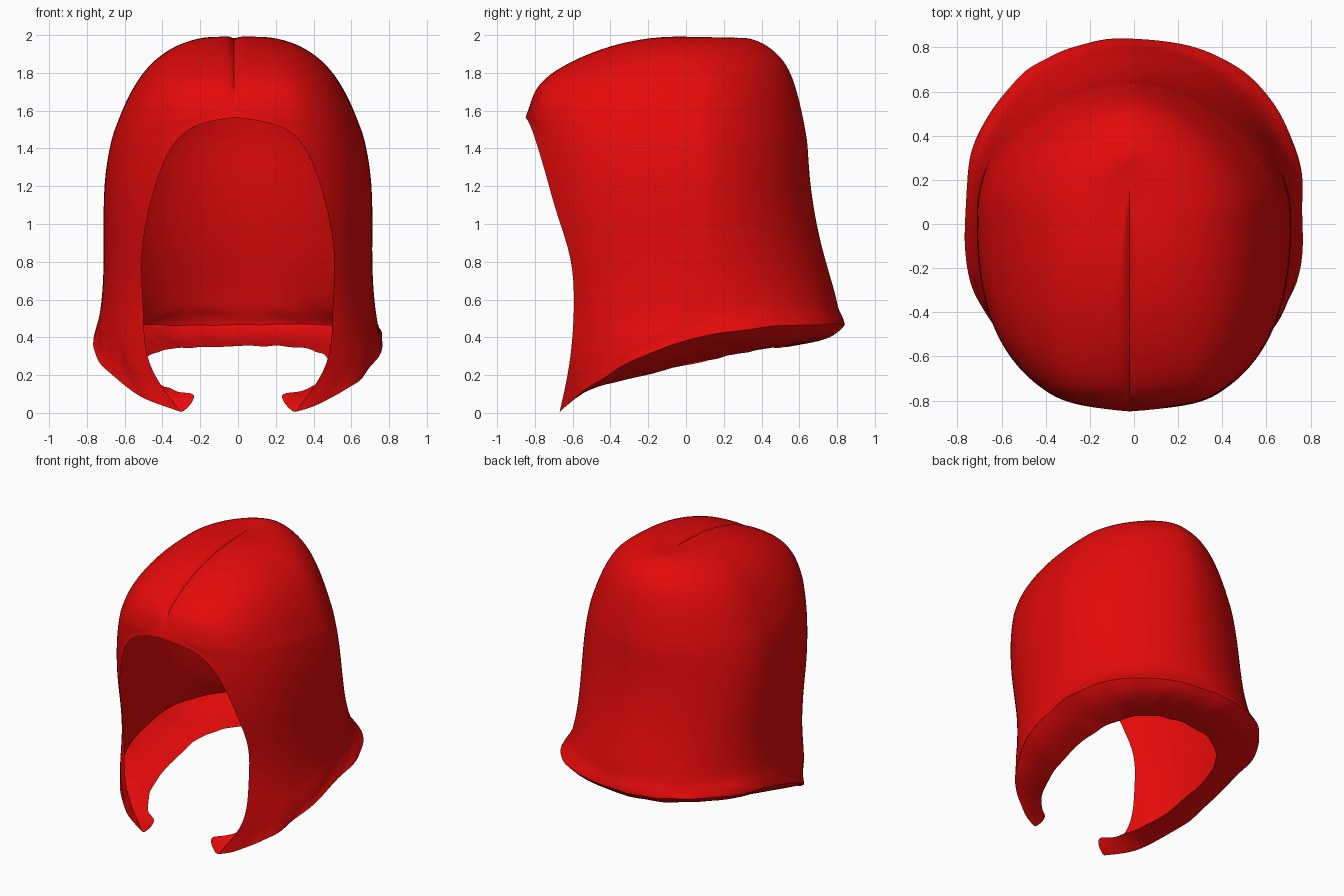
import bpy, bmesh, math, random

random.seed(4)
if "Cube" in bpy.data.objects:
    bpy.data.objects.remove(bpy.data.objects["Cube"], do_unlink=True)

COLS = 44      # steps around the hood
FRONT_POWER = 2.6   # fullness of the cross-section in front of the middle
MID_Y = 0.05
SEAM_X = -0.02

# Hood rings from crown to hem (closed over the brow, then open at the face):
# half width of opening, front y, front z, back y, back z, half width, hem curve
RINGS = [
    (0, -0.13, 2.00, 0.33, 1.99, 0.17, 1),
    (0, -0.41, 1.95, 0.43, 1.95, 0.33, 1),
    (0.02, -0.63, 1.86, 0.52, 1.87, 0.45, 1),
    (0.05, -0.78, 1.77, 0.57, 1.77, 0.53, 1),
    (0.10, -0.845, 1.67, 0.61, 1.62, 0.60, 1),
    (0.17, -0.85, 1.565, 0.635, 1.49, 0.645, 1),
    (0.25, -0.825, 1.53, 0.645, 1.43, 0.665, 1),
    (0.36, -0.785, 1.41, 0.65, 1.33, 0.69, 1),
    (0.43, -0.735, 1.24, 0.66, 1.20, 0.71, 1),
    (0.48, -0.685, 1.05, 0.69, 1.00, 0.715, 1),
    (0.52, -0.60, 0.82, 0.74, 0.80, 0.71, 1),
    (0.50, -0.59, 0.58, 0.79, 0.64, 0.72, 1.2),
    (0.50, -0.60, 0.40, 0.81, 0.55, 0.735, 1.8),
    (0.47, -0.62, 0.22, 0.83, 0.51, 0.755, 2.5),
    (0.30, -0.67, 0.00, 0.845, 0.465, 0.77, 3),
    (0.25, -0.66, 0.04, 0.77, 0.39, 0.67, 2.2),
    (0.22, -0.64, 0.10, 0.55, 0.355, 0.49, 1.2),
]
HEM = len(RINGS) - 3
LAST_CLOSED = 5


def ring_points(ring, left_power, right_power):
    """Points from one side of the face opening, round the back, to the other."""
    open_x, front_y, front_z, back_y, back_z, width, curve = ring
    ratio = open_x / width
    start = math.asin(ratio ** (FRONT_POWER / 2))
    front_r = (MID_Y - front_y) / (1 - ratio ** FRONT_POWER) ** (1 / FRONT_POWER)
    points = []
    for i in range(COLS + 1):
        a = start + (2 * math.pi - 2 * start) * i / COLS
        sin, cos = math.sin(a), math.cos(a)
        back_power = left_power if sin > 0 else right_power
        power = 2 / (FRONT_POWER if cos > 0 else back_power)
        x = math.copysign(width * abs(sin) ** power, sin)
        reach = -front_r if cos > 0 else back_y - MID_Y
        y = MID_Y + reach * abs(cos) ** power
        s = min(1, max(0, (y - front_y) / (back_y - front_y)))
        z = front_z + (back_z - front_z) * (1 - (1 - s) ** curve)
        points.append([x, y, z])
    return points


bm = bmesh.new()
crease = bm.edges.layers.float.new("crease_edge")
crown = bm.verts.new((SEAM_X, 0.22, 1.98))
rows = []
for r, ring in enumerate(RINGS):
    # The back is more pointed up high and squarer at the hem
    taper = max(0, 1 - (r / HEM) ** 4)
    pts = ring_points(ring, 2.25 - 0.6 * taper, 2.25 - 0.4 * taper)
    # Rumpled cloth towards the hem
    rumple = {HEM - 2: 0.008, HEM - 1: 0.014}.get(r, 0.014 if r >= HEM else 0)
    for p in pts[1:-1]:
        k = 1 + random.uniform(-rumple, rumple)
        p[0] *= k
        p[1] *= k
        p[2] += random.uniform(-rumple, rumple) * 0.7
    # Narrow centre seam sinks into the front of the crown
    if r <= LAST_CLOSED:
        pts[0][0] = SEAM_X
    if r < LAST_CLOSED:
        pts[1][0] = SEAM_X + 0.03
        pts[-2][0] = SEAM_X - 0.03
        pts[0][2] -= 0.025
        pts[0][1] += 0.03 * r / LAST_CLOSED
    row = [bm.verts.new(p) for p in pts[:-1]]
    row.append(row[0] if r <= LAST_CLOSED else bm.verts.new(pts[-1]))
    rows.append(row)

for i in range(COLS):
    bm.faces.new((crown, rows[0][i], rows[0][i + 1]))
for upper, lower in zip(rows, rows[1:]):
    for i in range(COLS):
        quad = (upper[i], lower[i], lower[i + 1], upper[i + 1])
        bm.faces.new(quad)

# Sharp fold along the hem and along the seam
for a, b in zip(rows[HEM], rows[HEM][1:]):
    bm.edges.get((a, b))[crease] = 0.8
for r in range(LAST_CLOSED):
    bm.edges.get((rows[r][0], rows[r + 1][0]))[crease] = 0.9
bm.edges.get((crown, rows[0][0]))[crease] = 0.9
bmesh.ops.recalc_face_normals(bm, faces=bm.faces[:])
if sum(f.normal.z for f in crown.link_faces) < 0:
    bmesh.ops.reverse_faces(bm, faces=bm.faces[:])

mesh = bpy.data.meshes.new("hood")
bm.to_mesh(mesh)
bm.free()
hood = bpy.data.objects.new("hood", mesh)
bpy.context.collection.objects.link(hood)

# Red cloth
red = bpy.data.materials.new("red_cloth")
red.use_nodes = True
colour = (0.78, 0.003, 0.003, 1)
red.diffuse_color = colour
bsdf = next(n for n in red.node_tree.nodes if n.type == "BSDF_PRINCIPLED")
bsdf.inputs["Base Color"].default_value = colour
bsdf.inputs["Roughness"].default_value = 0.8
mesh.materials.append(red)

# Smooth the cloth, keeping the folds sharp
bpy.ops.object.select_all(action="DESELECT")
hood.select_set(True)
bpy.context.view_layer.objects.active = hood
smooth = hood.modifiers.new("smooth_cloth", "SUBSURF")
smooth.levels = smooth.render_levels = 2
bpy.ops.object.modifier_apply(modifier=smooth.name)
bpy.ops.object.shade_smooth_by_angle(angle=math.radians(40))
